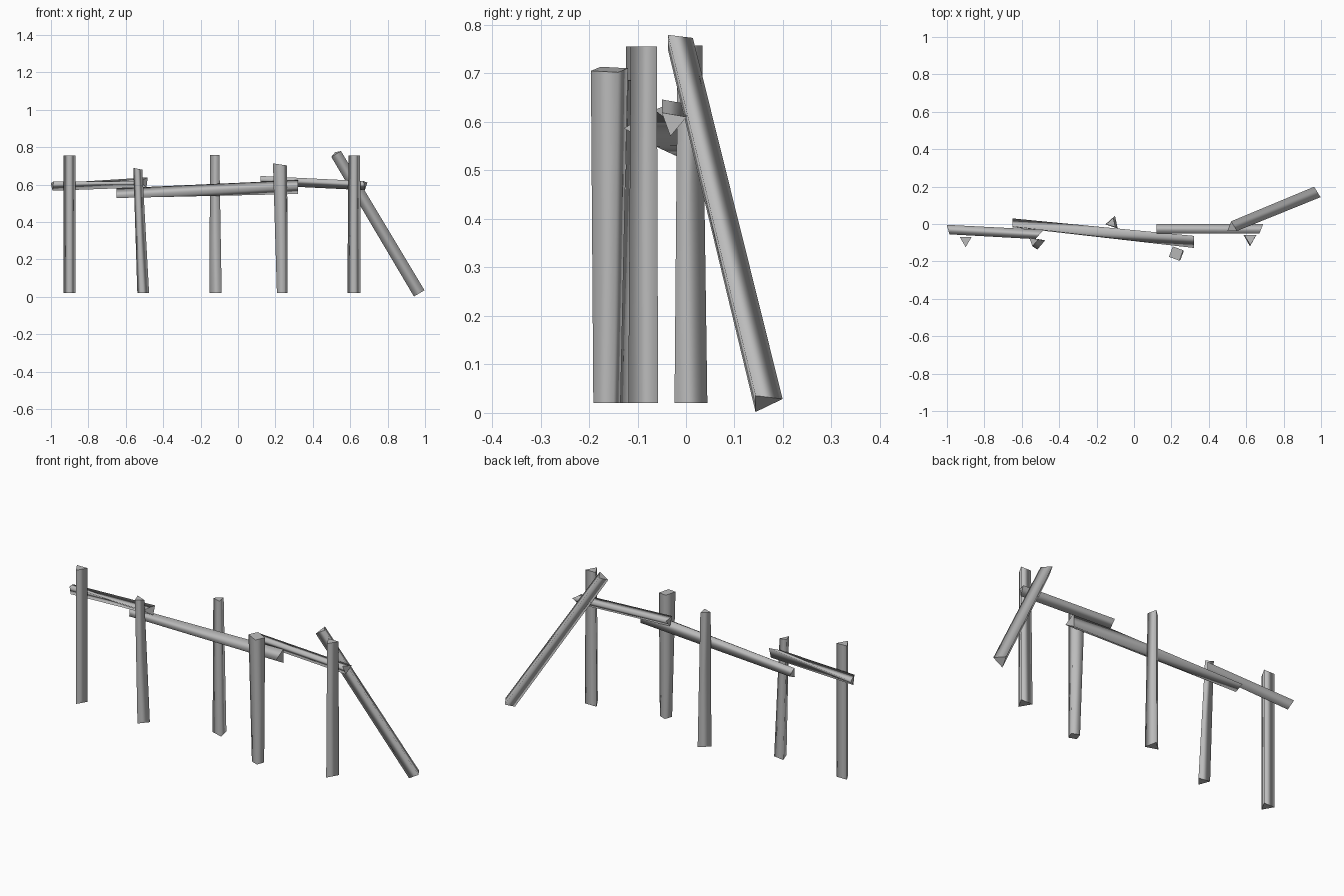
import bpy
import bmesh
from math import cos, sin, radians, tau
from mathutils import Vector

cube = bpy.data.objects.get("Cube")
if cube:
    bpy.data.objects.remove(cube, do_unlink=True)

X, Y, Z = Vector((1, 0, 0)), Vector((0, 1, 0)), Vector((0, 0, 1))

# One weathered wood colour
wood = bpy.data.materials.new("weathered_grey_wood")
wood.use_nodes = True
grey = (0.5, 0.5, 0.5, 1)
wood.diffuse_color = grey
wood.node_tree.nodes["Principled BSDF"].inputs["Base Color"].default_value = grey


def beam(name, axis, ref, start, end, radii, rolls, sides=3, cuts=(0, 0)):
    """Split timber: a tapered, twisted prism; cuts slant its two ends."""
    n = axis.normalized()
    u = (ref - n * ref.dot(n)).normalized()
    v = n.cross(u)
    bm = bmesh.new()
    rings = []
    for centre, r, roll, cut in zip((start, end), radii, rolls, cuts):
        ring = []
        for i in range(sides):
            a = radians(roll) + tau * i / sides
            across = r * cos(a)
            p = Vector(centre) + u * across + v * r * sin(a) + n * cut * across
            ring.append(bm.verts.new(p))
        rings.append(ring)
    low, high = rings
    for i in range(sides):
        j = (i + 1) % sides
        bm.faces.new((low[i], low[j], high[j], high[i])).smooth = True
    # Flat, crisp sawn ends
    for cap in (bm.faces.new(low[::-1]), bm.faces.new(high)):
        for edge in cap.edges:
            edge.smooth = False
    bmesh.ops.recalc_face_normals(bm, faces=bm.faces)
    mesh = bpy.data.meshes.new(name)
    bm.to_mesh(mesh)
    bm.free()
    mesh.materials.append(wood)
    obj = bpy.data.objects.new(name, mesh)
    bpy.context.collection.objects.link(obj)


def post(name, foot, top, height, radii, roll, sides=3, slant=0):
    beam(name, Z, X, (*foot, 0.02), (*top, height), radii, (roll, roll), sides, (0, slant))


def rail(name, start, end, radii, rolls, cuts=(0, 0)):
    beam(name, X, Y, start, end, radii, rolls, cuts=cuts)


# Upright posts, from the model's right to its left
post("right_end_post", (-0.9, -0.087), (-0.9, -0.087), 0.755, (0.037, 0.037), 30)
post("right_middle_post", (-0.51, -0.1), (-0.538, -0.092), 0.685, (0.037, 0.028), 20, slant=-0.2)
post("centre_post", (-0.114, 0.006), (-0.12, 0.005), 0.758, (0.04, 0.03), 72)
post("left_middle_post", (0.236, -0.163), (0.225, -0.158), 0.708, (0.031, 0.042), 25, 4, -0.15)
post("left_end_post", (0.62, -0.078), (0.622, -0.078), 0.755, (0.041, 0.036), 30)

# Horizontal rails
rail("right_rail", (-0.993, -0.033, 0.597), (-0.5, -0.05, 0.614), (0.03, 0.031), (18, 52), (-0.3, 0.9))
rail("middle_rail", (-0.65, 0.0, 0.553), (0.32, -0.085, 0.587), (0.03, 0.043), (-5, -60))
rail("left_rail", (0.12, -0.027, 0.627), (0.68, -0.027, 0.6), (0.03, 0.03), (20, 20), (0, 0.4))

# Fallen rail leaning from the left end post to the ground
head, foot = Vector((0.523, -0.02, 0.767)), Vector((0.967, 0.162, 0.022))
beam("leaning_rail", foot - head, Y, head, foot, (0.035, 0.038), (0, 0))
